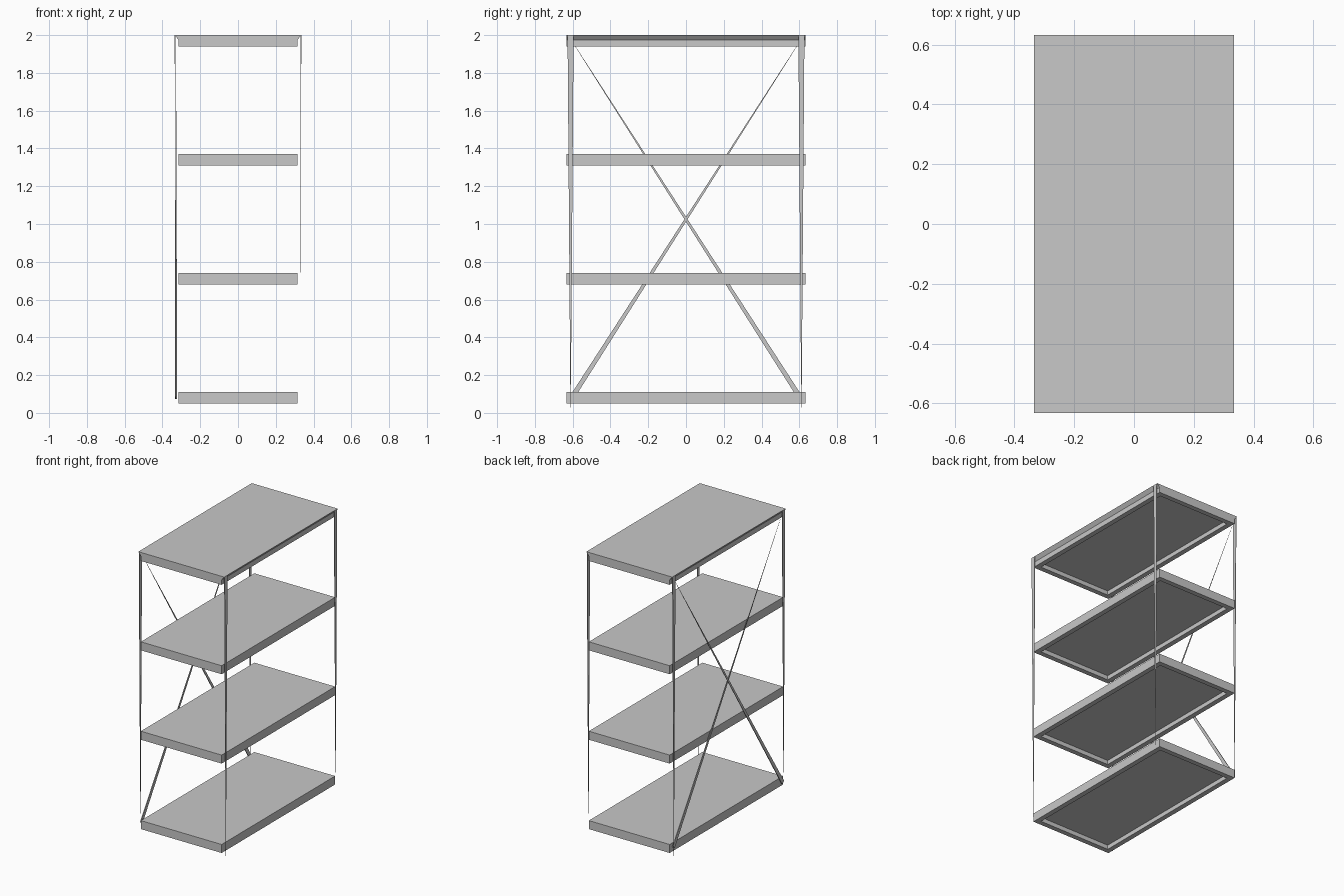
import bpy
import bmesh
from mathutils import Vector

default = bpy.data.objects.get("Cube")
if default:
    bpy.data.objects.remove(default, do_unlink=True)

# Single painted-metal colour
GREY = (0.58, 0.58, 0.58, 1)
metal = bpy.data.materials.new("grey_metal")
metal.use_nodes = True
metal.diffuse_color = GREY
metal.node_tree.nodes["Principled BSDF"].inputs["Base Color"].default_value = GREY

HALF_X, HALF_Y = 0.315, 0.632  # shelf half size
POST_X, POST_Y = 0.333, 0.611  # post centre
HEIGHT, DEPTH = 2.0, 0.06      # rack height, shelf thickness
RIM, RECESS = 0.035, 0.03      # rim width and recess depth below each shelf


def add_object(name, bm):
    bmesh.ops.recalc_face_normals(bm, faces=bm.faces)
    mesh = bpy.data.meshes.new(name)
    bm.to_mesh(mesh)
    bm.free()
    mesh.materials.append(metal)
    obj = bpy.data.objects.new(name, mesh)
    bpy.context.collection.objects.link(obj)


def loft(name, rings):
    """Join four-cornered rings into one capped solid."""
    bm = bmesh.new()
    loops = [[bm.verts.new(p) for p in ring] for ring in rings]
    for a, b in zip(loops, loops[1:]):
        for i in range(4):
            j = (i + 1) % 4
            bm.faces.new((a[i], a[j], b[j], b[i]))
    bm.faces.new(loops[0])
    bm.faces.new(loops[-1])
    add_object(name, bm)


def rectangle(hx, hy, z):
    return [(-hx, -hy, z), (hx, -hy, z), (hx, hy, z), (-hx, hy, z)]


def shelf(name, top, overhang=0.0):
    """Solid board on a rim frame, recessed below."""
    low = top - DEPTH
    rings = [rectangle(HALF_X + overhang, HALF_Y, top)]
    if overhang:
        rings.append(rectangle(HALF_X, HALF_Y, top - 0.025))
    for inset, z in ((0, low), (RIM, low), (RIM, low + RECESS)):
        rings.append(rectangle(HALF_X - inset, HALF_Y - inset, z))
    loft(name, rings)


def tapered_bar(name, start, end, width, thick, tip):
    """Flat bar lying in a side plane, narrowing from start to end."""
    start, end = Vector(start), Vector(end)
    out = Vector((1, 0, 0))
    across = (end - start).cross(out).normalized()
    rings = []
    for point, scale in ((start, 1), (end, tip)):
        w, t = across * width / 2 * scale, out * thick / 2 * scale
        rings.append([point - w - t, point + w - t, point + w + t, point - w + t])
    loft(name, rings)


# Shelves
shelf("bottom_shelf", 0.11)
shelf("lower_shelf", 0.74)
shelf("upper_shelf", 1.37)
shelf("top_shelf", HEIGHT, overhang=0.02)

# Corner posts, narrowing towards the floor
for x_name, sx in (("left", 1), ("right", -1)):
    for y_name, sy in (("front", -1), ("back", 1)):
        x, y = sx * POST_X, sy * POST_Y
        tapered_bar(f"{y_name}_{x_name}_post", (x, y, HEIGHT), (x, y, 0),
                    0.032, 0.004, 0.04)

# Crossed braces on one long side, narrowing upwards
for name, sy, x in (("front_brace", -1, -0.331), ("back_brace", 1, -0.325)):
    tapered_bar(name, (x, sy * 0.605, 0.08), (x, -sy * 0.605, 1.97),
                0.026, 0.006, 0.06)
